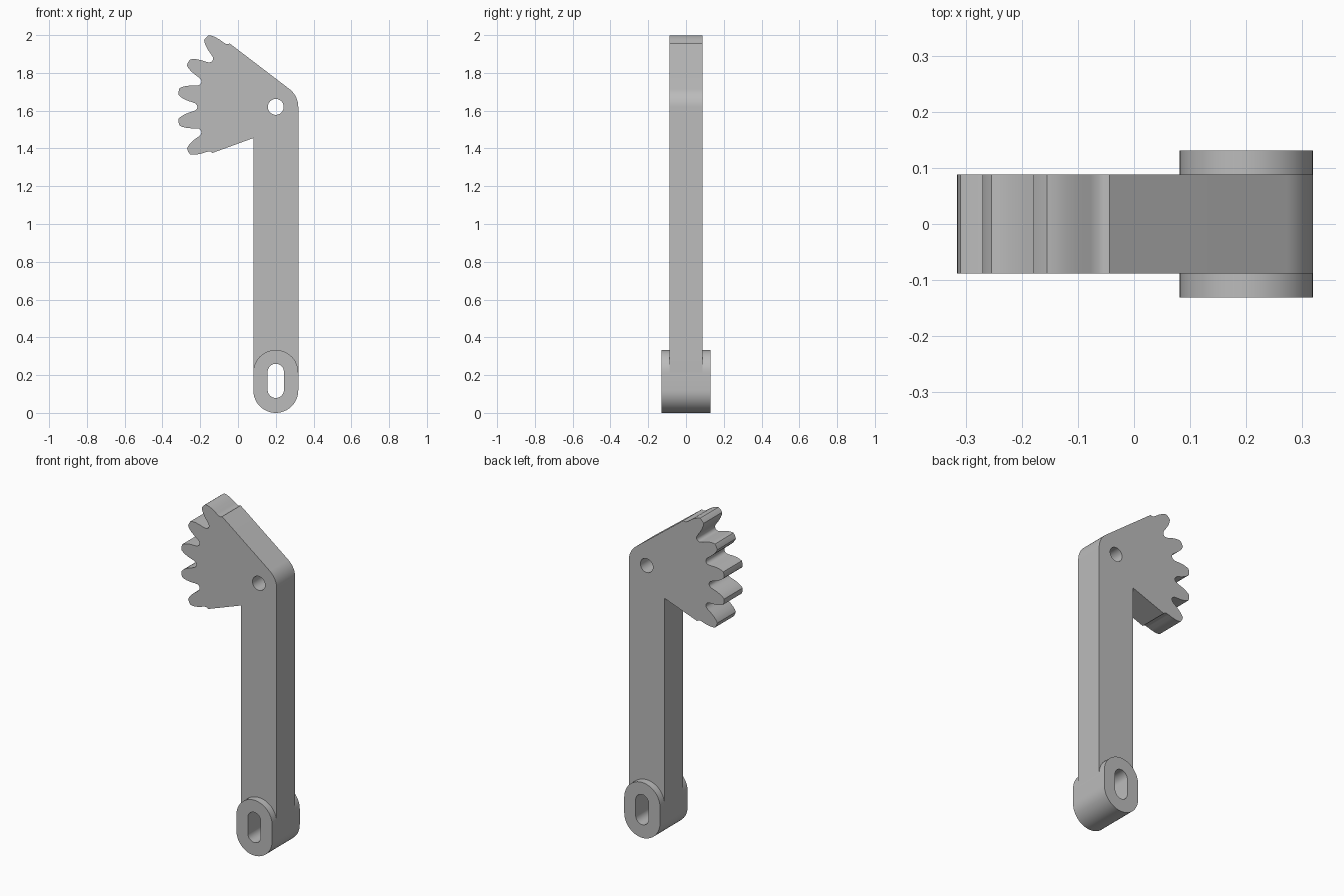
import bpy, bmesh
from math import cos, sin, radians

cube = bpy.data.objects.get("Cube")
if cube:
    bpy.data.objects.remove(cube, do_unlink=True)

grey = bpy.data.materials.new("plain grey")
grey.use_nodes = True
grey.diffuse_color = (0.5, 0.5, 0.5, 1)
grey.node_tree.nodes["Principled BSDF"].inputs["Base Color"].default_value = (0.5, 0.5, 0.5, 1)

AXIS_X, PIVOT_Z, R = 0.2, 1.62, 0.119
BOSS_LOW, BOSS_HIGH = R, 0.214


def polar(z, radius, degrees):
    a = radians(degrees)
    return (AXIS_X + radius * cos(a), z + radius * sin(a))


def arc(z, radius, start, end, steps):
    return [polar(z, radius, start + (end - start) * i / steps) for i in range(steps + 1)]


def stadium(radius, low, high):
    return arc(high, radius, 0, 180, 24) + arc(low, radius, 180, 360, 24)


def plate(name, loops, half_depth):
    """Fill an outline with holes in the XZ plane and extrude it along Y."""
    bm = bmesh.new()
    edges = []
    for loop in loops:
        vs = [bm.verts.new((x, -half_depth, z)) for x, z in loop]
        edges += [bm.edges.new((v, vs[i - 1])) for i, v in enumerate(vs)]
    bmesh.ops.triangle_fill(bm, use_beauty=True, edges=edges)
    grown = bmesh.ops.extrude_face_region(bm, geom=bm.faces[:], use_keep_orig=True)
    top = [g for g in grown["geom"] if isinstance(g, bmesh.types.BMVert)]
    bmesh.ops.translate(bm, vec=(0, 2 * half_depth, 0), verts=top)
    bmesh.ops.recalc_face_normals(bm, faces=bm.faces[:])
    mesh = bpy.data.meshes.new(name)
    bm.to_mesh(mesh)
    bm.free()
    mesh.materials.append(grey)
    mesh.shade_smooth()
    mesh.set_sharp_from_angle(angle=radians(30))
    obj = bpy.data.objects.new(name, mesh)
    bpy.context.collection.objects.link(obj)
    return obj


# Gear sector: half a tooth as (radius, angle from the tooth centre)
flank = [(0.415, 9), (0.417, 7.8), (0.424, 6.7), (0.44, 5.9), (0.465, 5.1),
         (0.49, 4), (0.508, 2.9), (0.519, 1.9)]
teeth = []
for i in range(5):
    centre = 135 + 18 * i
    rising = flank if i == 0 else flank[1:]
    teeth += [polar(PIVOT_Z, r, centre - a) for r, a in rising]
    teeth.append(polar(PIVOT_Z, 0.521, centre))
    teeth += [polar(PIVOT_Z, r, centre + a) for r, a in reversed(flank)]

# Lever arm: rounded shoulder, gear sector, straight shank seated on the boss
outline = (arc(PIVOT_Z, R, 0, 52, 14) + teeth + [(AXIS_X - R, 1.455)]
           + arc(BOSS_HIGH, R, 180, 0, 24))
pivot_hole = arc(PIVOT_Z, 0.042, 0, 352.5, 47)
plate("lever_arm", [outline, pivot_hole], 0.088)

# Thick slotted boss at the foot
plate("slotted_boss", [stadium(R, BOSS_LOW, BOSS_HIGH),
                       stadium(0.043, 0.122, 0.217)], 0.131)
